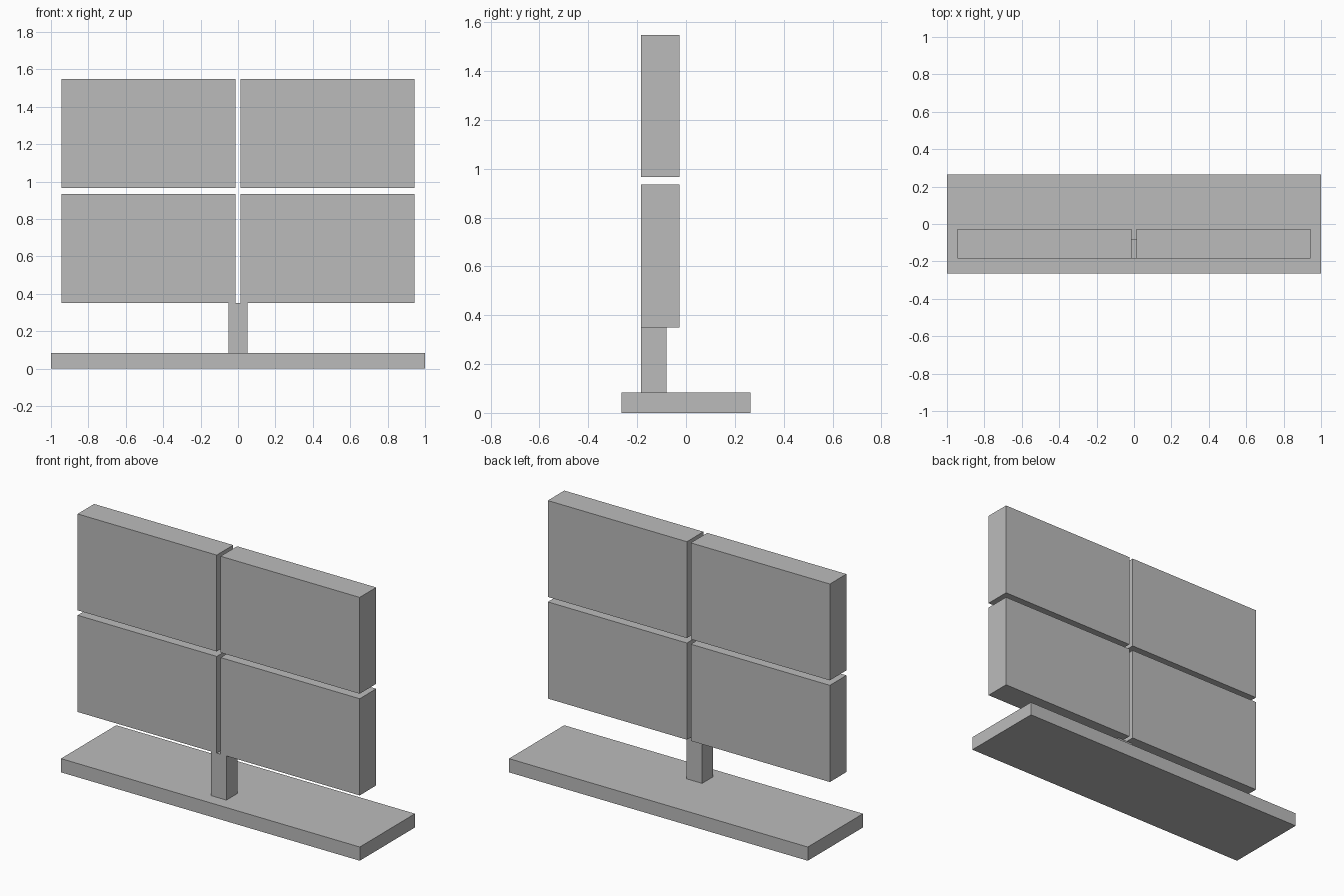
import bpy

cube = bpy.data.objects.get("Cube")
if cube:
    bpy.data.objects.remove(cube, do_unlink=True)

# Single plain grey material
grey = bpy.data.materials.new("plain_grey")
grey.use_nodes = True
colour = (0.5, 0.5, 0.5, 1.0)
grey.diffuse_color = colour
grey.node_tree.nodes["Principled BSDF"].inputs["Base Color"].default_value = colour


def box(name, low, high):
    """Add a box spanning two opposite corners."""
    centre = [(a + b) / 2 for a, b in zip(low, high)]
    bpy.ops.mesh.primitive_cube_add(size=1, location=centre)
    obj = bpy.context.object
    obj.name = name
    obj.scale = [b - a for a, b in zip(low, high)]
    bpy.ops.object.transform_apply(location=False, rotation=False, scale=True)
    obj.data.materials.append(grey)
    return obj


FRONT, BACK = -0.185, -0.027      # panel depth
INNER, OUTER = 0.013, 0.944       # panel width, from the centre gap
BASE_TOP = 0.083
ROWS = {"lower": (0.35, 0.935), "upper": (0.965, 1.548)}

# Base slab and short post
box("base", (-1, -0.264, 0), (1, 0.264, BASE_TOP))
box("post", (-0.052, FRONT, BASE_TOP), (0.052, -0.08, ROWS["lower"][0]))

# Two by two grid of panels
for row, (bottom, top) in ROWS.items():
    box(f"{row}_left_panel", (INNER, FRONT, bottom), (OUTER, BACK, top))
    box(f"{row}_right_panel", (-OUTER, FRONT, bottom), (-INNER, BACK, top))
